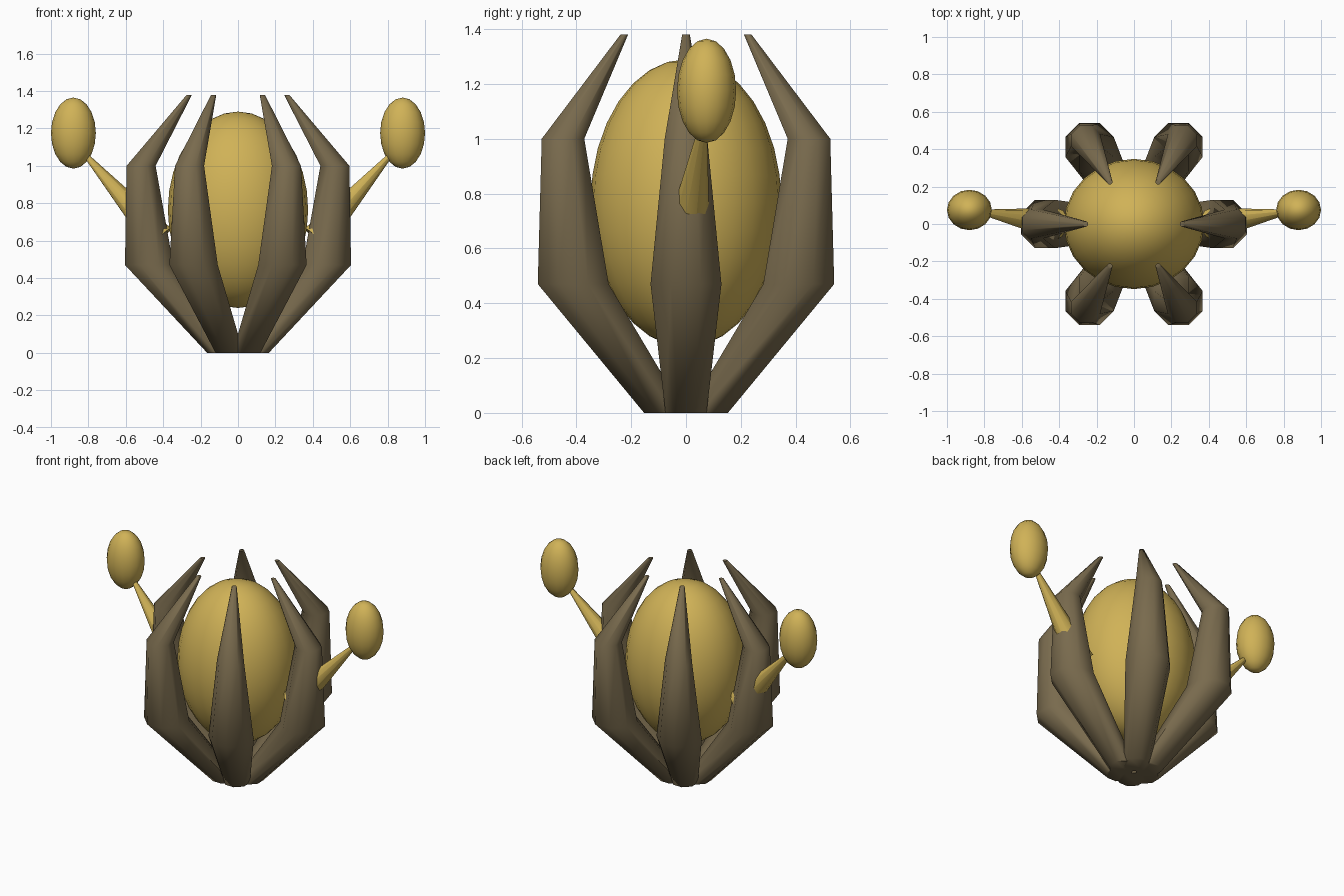
import bpy
import bmesh
import math
from mathutils import Vector

cube = bpy.data.objects.get("Cube")
if cube:
    bpy.data.objects.remove(cube, do_unlink=True)


def material(name, color):
    mat = bpy.data.materials.new(name)
    mat.use_nodes = True
    mat.diffuse_color = color
    mat.node_tree.nodes["Principled BSDF"].inputs["Base Color"].default_value = color
    return mat


gold = material("gold", (0.63, 0.445, 0.095, 1))
bark = material("dark_brown", (0.19, 0.145, 0.075, 1))


def finish(obj, name, mat, angle=55):
    obj.name = name
    obj.data.materials.append(mat)
    bpy.ops.object.select_all(action="DESELECT")
    obj.select_set(True)
    bpy.context.view_layer.objects.active = obj
    bpy.ops.object.shade_smooth_by_angle(angle=math.radians(angle))


def ellipsoid(name, center, radii, segments, rings):
    bpy.ops.mesh.primitive_uv_sphere_add(segments=segments, ring_count=rings, location=center)
    obj = bpy.context.object
    obj.scale = radii
    finish(obj, name, gold)


def loft(name, rings, mat, sides=8):
    """Join (center, radius, normal) rings into a capped tube."""
    bm = bmesh.new()
    loops = []
    for center, radius, normal in rings:
        turn = Vector((0, 0, 1)).rotation_difference(normal)
        loop = []
        for i in range(sides):
            a = math.tau * (i + 0.5) / sides
            loop.append(bm.verts.new(center + turn @ Vector((math.cos(a), math.sin(a), 0)) * radius))
        loops.append(loop)
    for low, high in zip(loops, loops[1:]):
        for i in range(sides):
            j = (i + 1) % sides
            bm.faces.new((low[i], low[j], high[j], high[i]))
    bm.faces.new(loops[0][::-1])
    bm.faces.new(loops[-1])
    mesh = bpy.data.meshes.new(name)
    bm.to_mesh(mesh)
    bm.free()
    obj = bpy.data.objects.new(name, mesh)
    bpy.context.collection.objects.link(obj)
    finish(obj, name, mat)


# Central egg
ellipsoid("egg", (0, 0, 0.765), (0.375, 0.348, 0.525), 24, 16)

# Six claws around the egg: distance from axis, height, radius
claw = [(0.09, 0, 0.081), (0.475, 0.47, 0.14), (0.518, 1.0, 0.084), (0.26, 1.38, 0.015)]
up = Vector((0, 0, 1))
for k in range(6):
    a = k * math.tau / 6
    rings = [(Vector((d * math.cos(a), d * math.sin(a), z)), r, up) for d, z, r in claw]
    loft(f"claw_{k + 1}", rings, bark)

# Tapered stalks with bulbs on both sides
for side, s in (("left", 1), ("right", -1)):
    base = Vector((0.42 * s, 0, 0.61))
    tip = Vector((0.87 * s, 0.073, 1.12))
    axis = (tip - base).normalized()
    loft(f"{side}_stalk", [(base, 0.087, axis), (tip, 0.003, axis)], gold, 10)
    ellipsoid(f"{side}_bulb", (0.88 * s, 0.075, 1.175), (0.12, 0.108, 0.19), 16, 10)
